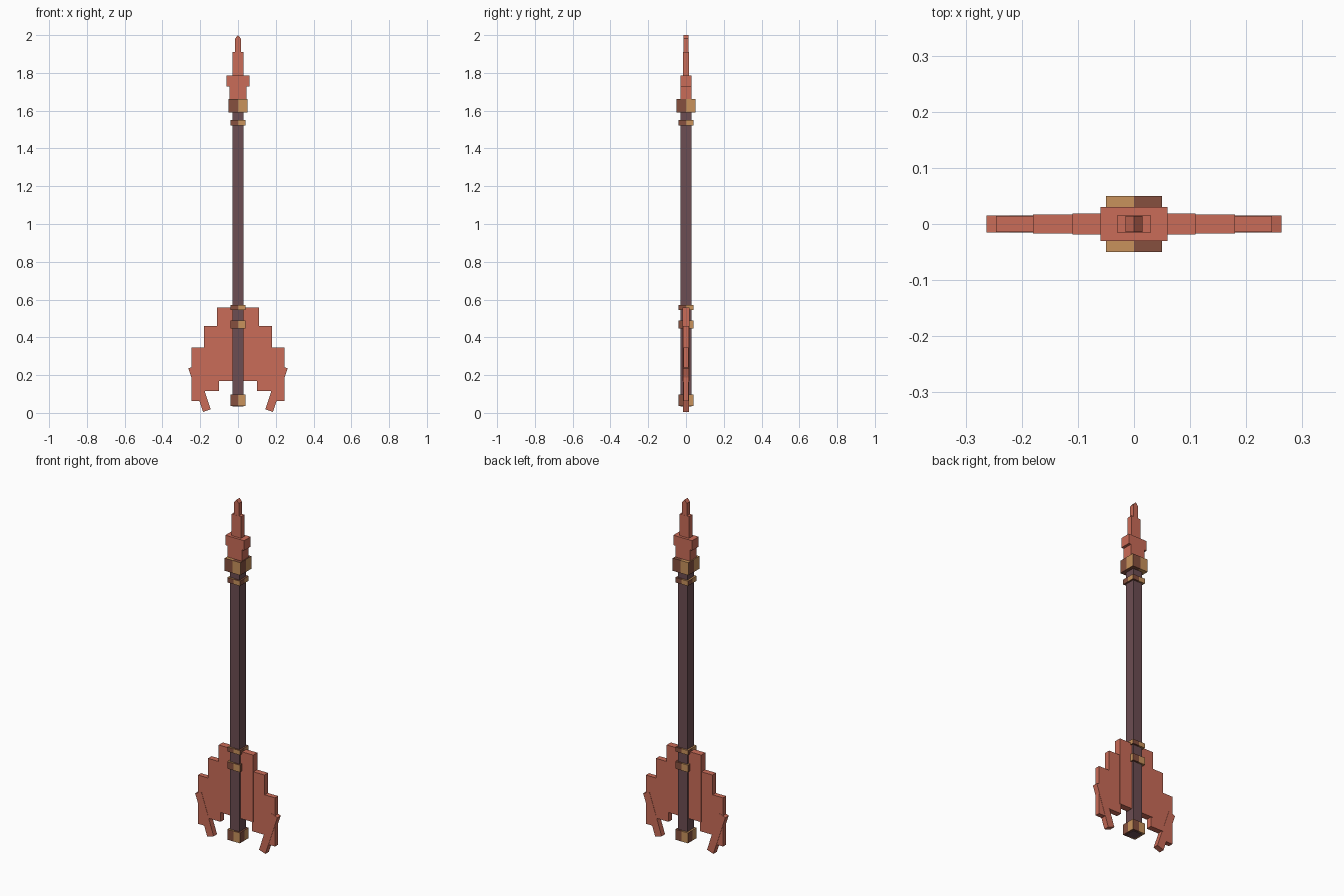
import bpy, bmesh, math
from mathutils import Vector, Matrix

cube = bpy.data.objects.get("Cube")
if cube:
    bpy.data.objects.remove(cube, do_unlink=True)


def material(name, rgb):
    """Flat material from 0-255 display values."""
    lin = [((c / 255 + 0.055) / 1.055) ** 2.4 for c in rgb] + [1.0]
    m = bpy.data.materials.new(name)
    m.use_nodes = True
    m.diffuse_color = lin
    bsdf = m.node_tree.nodes["Principled BSDF"]
    bsdf.inputs["Base Color"].default_value = lin
    bsdf.inputs["Roughness"].default_value = 0.8
    return m


red = material("coral_red", (202, 108, 88))
gold = material("gold", (200, 146, 92))
brown = material("dark_brown", (134, 80, 62))
wood = material("plum_wood", (108, 77, 82))


def finish(name, bm, *mats):
    mesh = bpy.data.meshes.new(name)
    bm.to_mesh(mesh)
    bm.free()
    for m in mats:
        mesh.materials.append(m)
    obj = bpy.data.objects.new(name, mesh)
    bpy.context.collection.objects.link(obj)
    return obj


def box_mesh(x0, x1, half_y, z0, z1, turn=0.0):
    bm = bmesh.new()
    place = Matrix.Translation(((x0 + x1) / 2, 0, (z0 + z1) / 2))
    size = Matrix.Diagonal((x1 - x0, 2 * half_y, z1 - z0, 1))
    bmesh.ops.create_cube(bm, size=1, matrix=place @ Matrix.Rotation(turn, 4, "Y") @ size)
    return bm


def collar(name, half, z0, z1):
    """Square band, every side half brown and half gold."""
    bm = box_mesh(-half, half, half, z0, z1)
    for axis in ((1, 0, 0), (0, 1, 0)):
        bmesh.ops.bisect_plane(bm, geom=bm.verts[:] + bm.edges[:] + bm.faces[:],
                               plane_co=(0, 0, 0), plane_no=axis)
    bm.normal_update()
    up = Vector((0, 0, 1))
    for f in bm.faces:
        c = f.calc_center_median()
        if abs(f.normal.z) > 0.5:
            is_gold = c.x < 0
        else:
            is_gold = c.dot(up.cross(f.normal)) > 0
        f.material_index = 0 if is_gold else 1
    finish(name, bm, gold, brown)


# Shaft and its bands
finish("shaft", box_mesh(-0.03, 0.03, 0.03, 0.035, 1.62), wood)
collar("pommel_band", 0.04, 0.037, 0.097)
collar("lower_blade_band", 0.04, 0.447, 0.488)
collar("upper_blade_band", 0.04, 0.546, 0.572)
collar("neck_band", 0.04, 1.522, 1.55)
collar("head_socket", 0.05, 1.59, 1.663)

# Spear head
finish("head_base", box_mesh(-0.045, 0.045, 0.03, 1.65, 1.73), red)
finish("head_guard", box_mesh(-0.06, 0.06, 0.03, 1.728, 1.785), red)
finish("head_blade", box_mesh(-0.03, 0.03, 0.015, 1.785, 1.91), red)

# Tip with a ridged top
tip = box_mesh(-0.015, 0.015, 0.0145, 1.91, 1.982)
top = [e for e in tip.edges
       if all(v.co.z > 1.95 for v in e.verts) and abs(e.verts[0].co.y - e.verts[1].co.y) < 0.001]
bmesh.ops.subdivide_edges(tip, edges=top, cuts=1)
for v in tip.verts:
    if abs(v.co.x) < 0.001:
        v.co.z = 2.0
finish("head_tip", tip, red)

# Stepped rear blade
finish("blade_core", box_mesh(-0.11, 0.11, 0.019, 0.17, 0.557), red)
for side, s in (("left", 1), ("right", -1)):
    def span(a, b):
        return sorted((s * a, s * b))
    finish(side + "_blade_step", box_mesh(*span(0.10, 0.18), 0.0165, 0.115, 0.46), red)
    finish(side + "_blade_edge", box_mesh(*span(0.175, 0.246), 0.014, 0.064, 0.345), red)
    finish(side + "_blade_barb",
           box_mesh(*span(0.182, 0.225), 0.0155, 0.006, 0.249, turn=s * math.radians(18.5)), red)
